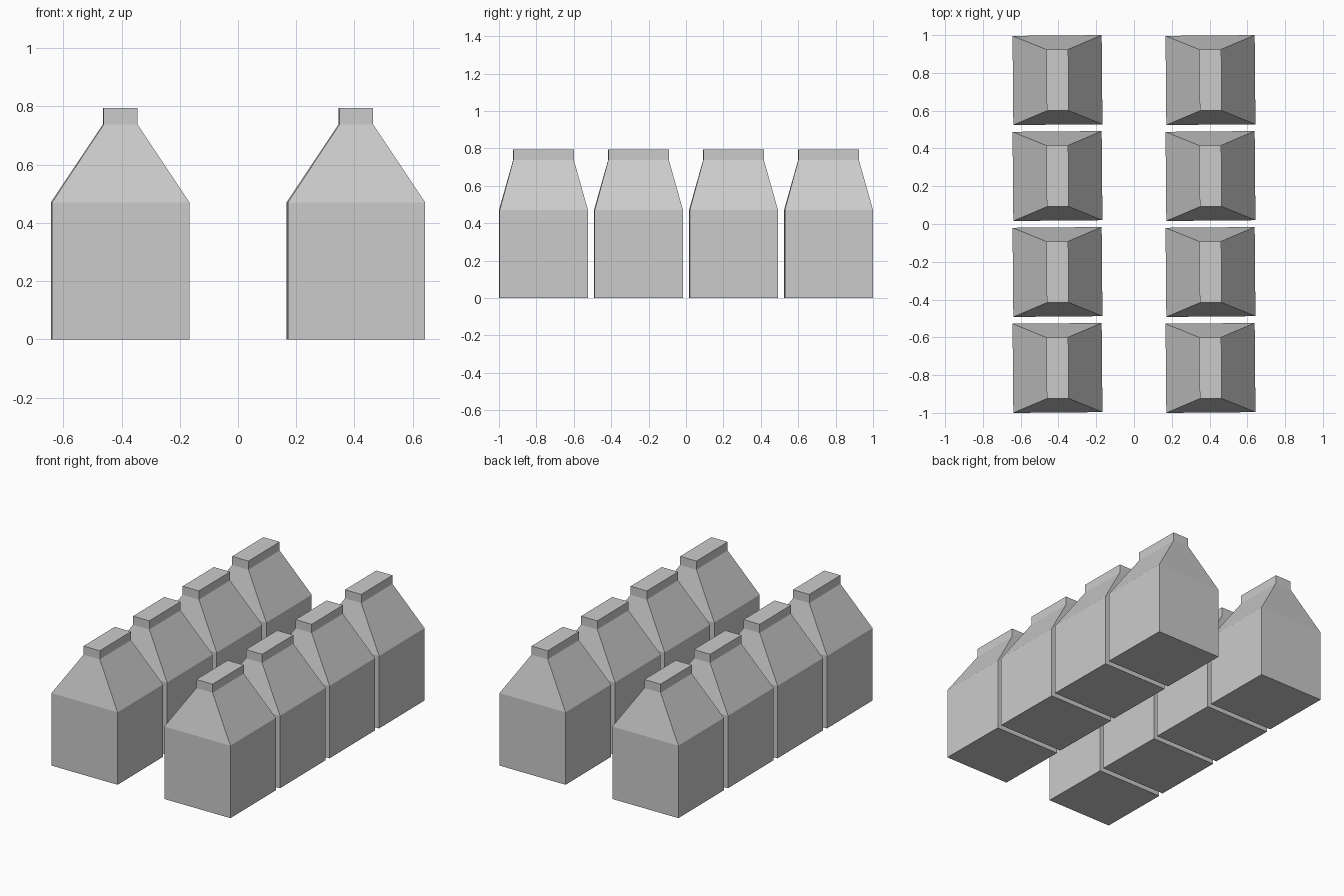
import bpy
import bmesh
import math

cube = bpy.data.objects.get("Cube")
if cube:
    bpy.data.objects.remove(cube, do_unlink=True)

# Single plain grey
grey = bpy.data.materials.new("plain_grey")
grey.use_nodes = True
colour = (0.6, 0.6, 0.6, 1)
grey.diffuse_color = colour
grey.node_tree.nodes["Principled BSDF"].inputs["Base Color"].default_value = colour

# Carton section rings: half width, half depth, height
BASE = (0.236, 0.236, 0.0)
SHOULDER = (0.236, 0.236, 0.47)
NECK = (0.058, 0.162, 0.738)
TOP = (0.058, 0.162, 0.794)


def carton_mesh():
    """Stack rectangular rings into a closed carton with a sloped top."""
    bm = bmesh.new()
    rings = []
    for w, d, z in (BASE, SHOULDER, NECK, TOP):
        rings.append([bm.verts.new((sx * w, sy * d, z))
                      for sx, sy in ((-1, -1), (1, -1), (1, 1), (-1, 1))])
    for low, high in zip(rings, rings[1:]):
        for i in range(4):
            j = (i + 1) % 4
            bm.faces.new((low[i], low[j], high[j], high[i]))
    bm.faces.new(rings[0][::-1])
    bm.faces.new(rings[-1])
    bmesh.ops.recalc_face_normals(bm, faces=bm.faces)
    mesh = bpy.data.meshes.new("carton")
    bm.to_mesh(mesh)
    bm.free()
    mesh.materials.append(grey)
    return mesh


# Two rows of four cartons, each turned very slightly
mesh = carton_mesh()
for side, x in (("right", -0.405), ("left", 0.405)):
    for n in range(4):
        carton = bpy.data.objects.new(f"carton_{side}_{n + 1}", mesh)
        carton.location = (x, (n - 1.5) * 0.508, 0)
        carton.rotation_euler.z = math.radians(0.5)
        bpy.context.collection.objects.link(carton)
